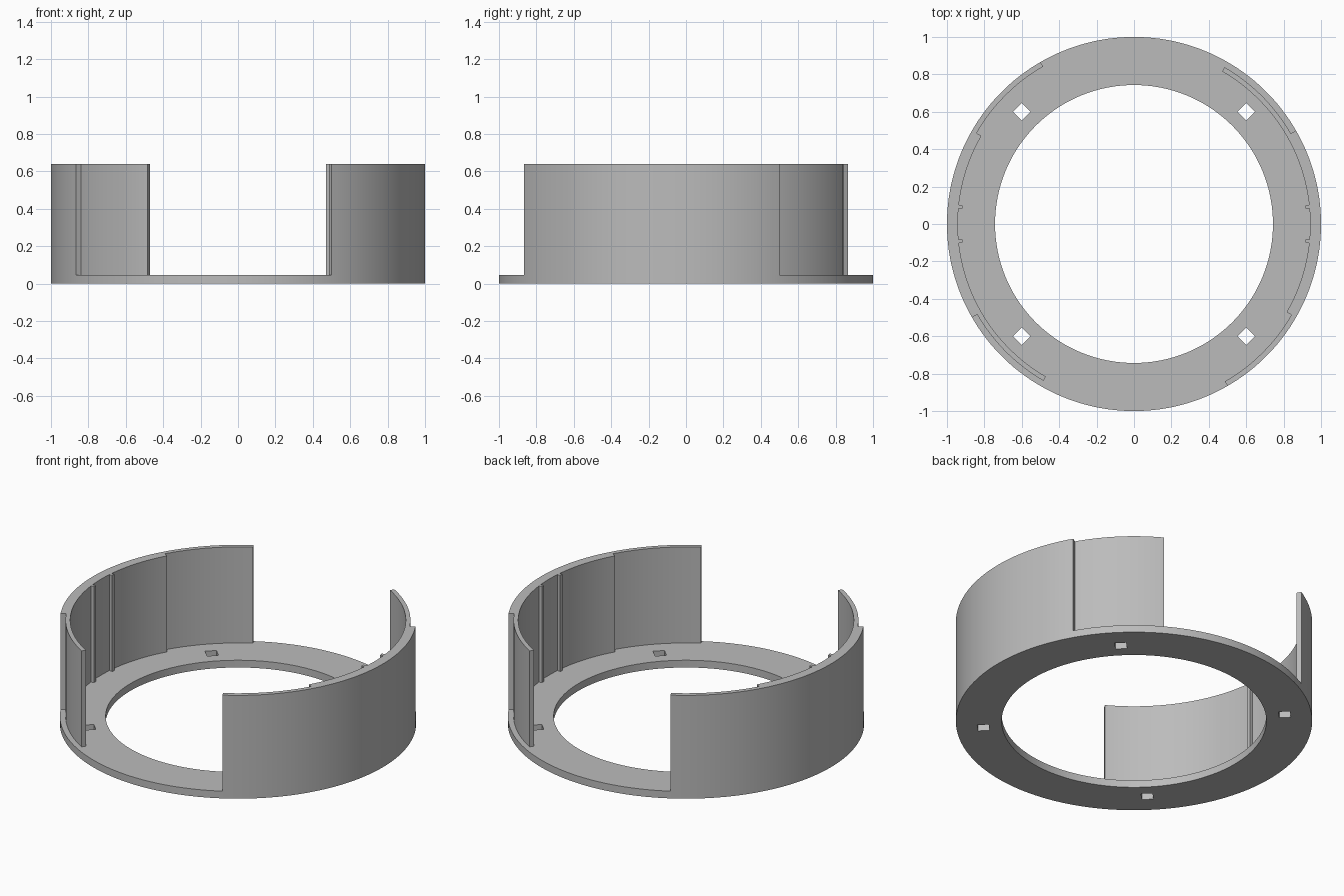
import bpy
import bmesh
from math import radians, cos, sin, pi

if "Cube" in bpy.data.objects:
    bpy.data.objects.remove(bpy.data.objects["Cube"], do_unlink=True)

PLATE_TOP, WALL_TOP = 0.045, 0.64
R_OUT, R_HOLE = 1.0, 0.743
R_IN, R_STEP_IN, R_STEP_OUT, R_RIB = 0.942, 0.972, 0.968, 0.922

grey = bpy.data.materials.new("plain grey")
grey.use_nodes = True
color = (0.5, 0.5, 0.5, 1)
grey.diffuse_color = color
grey.node_tree.nodes["Principled BSDF"].inputs["Base Color"].default_value = color


def make_object(name, bm):
    bmesh.ops.recalc_face_normals(bm, faces=bm.faces)
    mesh = bpy.data.meshes.new(name)
    bm.to_mesh(mesh)
    bm.free()
    obj = bpy.data.objects.new(name, mesh)
    mesh.materials.append(grey)
    bpy.context.collection.objects.link(obj)
    return obj


def activate(obj):
    bpy.ops.object.select_all(action='DESELECT')
    obj.select_set(True)
    bpy.context.view_layer.objects.active = obj


def smooth(obj):
    activate(obj)
    bpy.ops.object.shade_smooth_by_angle(angle=radians(30))


def arc(radius, start, end, step=2):
    """Points along an arc, angles in degrees."""
    n = max(1, round(abs(end - start) / step))
    angles = [radians(start + (end - start) * i / n) for i in range(n + 1)]
    return [(radius * cos(a), radius * sin(a)) for a in angles]


def extrude(bm, outline, bottom, top):
    face = bm.faces.new([bm.verts.new((x, y, bottom)) for x, y in outline])
    side = bmesh.ops.extrude_face_region(bm, geom=[face], use_keep_orig=True)
    verts = [v for v in side["geom"] if isinstance(v, bmesh.types.BMVert)]
    bmesh.ops.translate(bm, verts=verts, vec=(0, 0, top - bottom))


# Base ring
bm = bmesh.new()
rings = []
for radius, z in ((R_OUT, 0), (R_OUT, PLATE_TOP), (R_HOLE, PLATE_TOP), (R_HOLE, 0)):
    rings.append([bm.verts.new((x, y, z)) for x, y in arc(radius, 0, 360)[:-1]])
count = len(rings[0])
for k in range(4):
    a, b = rings[k], rings[(k + 1) % 4]
    for i in range(count):
        j = (i + 1) % count
        bm.faces.new((a[i], a[j], b[j], b[i]))
base = make_object("base_ring", bm)

# Four square bolt holes, turned to face the centre
bm = bmesh.new()
for sx in (-1, 1):
    for sy in (-1, 1):
        x, y, d = sx * 0.6, sy * 0.6, 0.046
        extrude(bm, [(x + d, y), (x, y + d), (x - d, y), (x, y - d)], -0.1, 0.2)
cutter = make_object("hole_cutter", bm)
cutter.hide_render = True
cut = base.modifiers.new("holes", 'BOOLEAN')
cut.operation = 'DIFFERENCE'
cut.solver = 'EXACT'
cut.object = cutter
activate(base)
bpy.ops.object.modifier_apply(modifier="holes")
bpy.data.objects.remove(cutter, do_unlink=True)
smooth(base)

# Curved walls: thin outer lip, thick middle with two ribs, thin inner lip
for name, turn in (("left_wall", 0), ("right_wall", 180)):
    sections = (
        (R_OUT, -60, 30), (R_STEP_OUT, 30, 60),
        (R_IN, 60, 6.2), (R_RIB, 6.2, 5), (R_IN, 5, -5),
        (R_RIB, -5, -6.2), (R_IN, -6.2, -30), (R_STEP_IN, -30, -60),
    )
    outline = []
    for radius, start, end in sections:
        outline += arc(radius, start + turn, end + turn)
    bm = bmesh.new()
    extrude(bm, outline, PLATE_TOP, WALL_TOP)
    smooth(make_object(name, bm))
